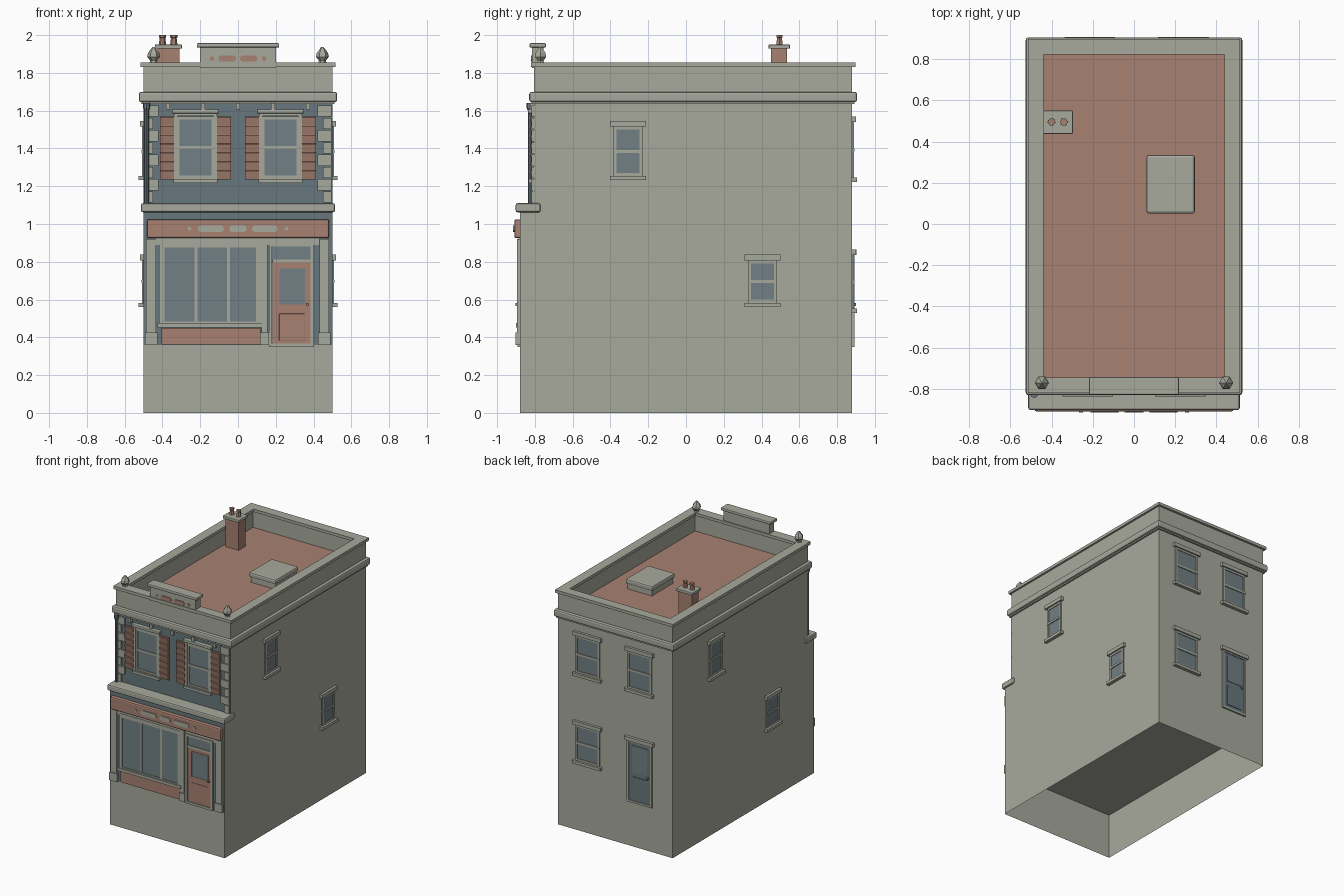
import bpy, bmesh, math
from mathutils import Matrix, Vector

default_cube = bpy.data.objects.get("Cube")
if default_cube:
    bpy.data.objects.remove(default_cube, do_unlink=True)


def make_material(name, red, green, blue):
    material = bpy.data.materials.new(name)
    material.use_nodes = True
    material.diffuse_color = (red, green, blue, 1)
    material.node_tree.nodes["Principled BSDF"].inputs["Base Color"].default_value = (red, green, blue, 1)
    return material


stone = make_material("pale stone", .39, .40, .34)
brick = make_material("terracotta paint", .39, .22, .165)
slate = make_material("slate blue wall", .135, .185, .205)
glass = make_material("window glass", .165, .215, .23)


def finish(name, bm, material, bevel=0):
    bmesh.ops.recalc_face_normals(bm, faces=bm.faces)
    mesh = bpy.data.meshes.new(name)
    bm.to_mesh(mesh)
    bm.free()
    mesh.materials.append(material)
    part = bpy.data.objects.new(name, mesh)
    bpy.context.collection.objects.link(part)
    if bevel:
        modifier = part.modifiers.new("soft edge", "BEVEL")
        modifier.width = bevel
        modifier.segments = 2
    return part


def box(name, xs, ys, zs, material, bevel=0, matrix=Matrix()):
    bm = bmesh.new()
    bmesh.ops.create_cube(bm, size=1)
    for vert in bm.verts:
        corner = [pair[0] if c < 0 else pair[1] for c, pair in zip(vert.co, (xs, ys, zs))]
        vert.co = matrix @ Vector(corner)
    return finish(name, bm, material, bevel)


def plate(wall, name, us, depth, zs, material, bevel=0):
    """Box standing off a wall; us runs along the wall."""
    return box(name, us, (-depth, .01), zs, material, bevel, wall)


def wall_frame(x, y, turn):
    return Matrix.Translation((x, y, 0)) @ Matrix.Rotation(math.radians(turn), 4, "Z")


def around(centre, half):
    return (centre - half, centre + half)


def lathe(name, x, y, profile, material, sides=6):
    bm = bmesh.new()
    rings = []
    for radius, z in profile:
        angles = [math.tau * i / sides for i in range(sides)]
        rings.append([bm.verts.new((x + radius * math.cos(a), y + radius * math.sin(a), z)) for a in angles])
    for low, high in zip(rings, rings[1:]):
        for i in range(sides):
            j = (i + 1) % sides
            bm.faces.new((low[i], low[j], high[j], high[i]))
    bm.faces.new(rings[0])
    bm.faces.new(rings[-1])
    return finish(name, bm, material)


def lozenge(name, x, z, half, radius, y, material):
    """Round-ended plate facing the front."""
    bm = bmesh.new()
    outline = []
    for i in range(16):
        angle = math.tau * (i + .5) / 16
        shift = math.copysign(half, math.cos(angle))
        outline.append(bm.verts.new((x + shift + radius * math.cos(angle), y, z + radius * math.sin(angle))))
    face = bm.faces.new(outline)
    moved = bmesh.ops.extrude_face_region(bm, geom=[face])["geom"]
    bmesh.ops.translate(bm, vec=(0, .009, 0), verts=[v for v in moved if isinstance(v, bmesh.types.BMVert)])
    finish(name, bm, material)


def surround(wall, name, us, zs, width, depth, material):
    """Four-sided frame inside the given rectangle."""
    for side, edge in (("left", (us[0], us[0] + width)), ("right", (us[1] - width, us[1]))):
        plate(wall, f"{name}_{side}", edge, depth, zs, material)
    for side, edge in (("bottom", (zs[0], zs[0] + width)), ("top", (zs[1] - width, zs[1]))):
        plate(wall, f"{name}_{side}", us, depth, edge, material)


def sash_window(wall, name, u, half, low, high):
    us = around(u, half)
    plate(wall, name + "_glass", us, .004, (low, high), glass)
    surround(wall, name + "_frame", us, (low, high), .016, .009, stone)
    plate(wall, name + "_rail", us, .011, around((low + high) / 2, .008), stone)


def plain_window(wall, name, u, half, low, high):
    sash_window(wall, name, u, half, low, high)
    plate(wall, name + "_lintel", around(u, half + .018), .02, (high, high + .03), stone)
    plate(wall, name + "_sill", around(u, half + .018), .026, (low - .023, low), stone)


# Walls: hollow base, main block, projecting shop
base = box("base", (-.5, .5), (-.88, .88), (0, .36), stone)
bm = bmesh.new()
bm.from_mesh(base.data)
bmesh.ops.delete(bm, geom=[f for f in bm.faces if f.calc_center_median().z < .01], context="FACES")
bm.to_mesh(base.data)
bm.free()
for name, ys, zs in (("main_walls", (-.805, .88), (.36, 1.69)), ("shop_walls", (-.88, -.8), (.36, 1.07))):
    walls = box(name, (-.5, .5), ys, zs, stone)
    walls.data.materials.append(slate)
    for face in walls.data.polygons:
        face.material_index = 1 if face.normal.y < -.9 else 0

# Cornice, parapet, coping, roof
box("cornice_lower", (-.512, .512), (-.818, .892), (1.635, 1.66), stone)
box("cornice", (-.525, .525), (-.83, .905), (1.645, 1.70), stone, .012)


def ring(name, half, front, back, width, zs):
    for sign in (-1, 1):
        box(name + "_side", sorted((sign * half, sign * (half - width))), (front, back), zs, stone)
    box(name + "_front", (width - half, half - width), (front, front + width), zs, stone)
    box(name + "_back", (width - half, half - width), (back - width, back), zs, stone)


ring("parapet", .5, -.805, .88, .05, (1.69, 1.835))
ring("coping", .515, -.82, .898, .076, (1.832, 1.855))
box("roof", (-.45, .45), (-.755, .83), (1.68, 1.705), brick)
box("hatch_base", (.07, .285), (.06, .325), (1.70, 1.76), stone)
box("hatch_lid", (.06, .295), (.05, .335), (1.745, 1.785), stone, .012)

# Chimney
box("chimney", (-.425, -.31), (.45, .535), (1.70, 1.94), brick)
box("chimney_cap", (-.44, -.297), (.437, .55), (1.928, 1.95), stone, .004)
for x in (-.4, -.34):
    lathe("chimney_pot", x, .495, ((.02, 1.945), (.015, 1.985), (.019, 1.988), (.019, 2)), brick)

# Parapet crest and finials
box("crest", (-.2, .2), (-.815, -.755), (1.825, 1.94), stone)
box("crest_cap", (-.218, .218), (-.828, -.742), (1.934, 1.957), stone, .006)
for sign in (-1, 1):
    lozenge("crest_bar", sign * .057, 1.876, .03, .016, -.82, brick)
    lozenge("crest_dot", sign * .138, 1.876, 0, .012, -.82, brick)
    lathe("finial", sign * .447, -.77,
          ((.022, 1.85), (.018, 1.865), (.034, 1.885), (.03, 1.905), (.012, 1.93), (.004, 1.938)), stone)

# Upper front: brackets, quoins, shuttered windows
upper = wall_frame(0, -.805, 0)
for i in range(-2, 3):
    plate(upper, "eaves_bracket", around(i * .185, .011), .022, (1.605, 1.64), stone)
step = .065
for sign in (-1, 1):
    for i in range(8):
        inner = .42 if i % 2 else .45
        z = 1.11 + i * step
        plate(upper, "quoin", sorted((sign * inner, sign * .494)), .012, (z + .003, z + step - .003), stone)
    u = sign * .225
    sash_window(upper, "front_window", u, .1, 1.24, 1.57)
    surround(upper, "front_window_trim", around(u, .114), (1.225, 1.59), .018, .016, stone)
    plate(upper, "front_window_hood", around(u, .122), .032, (1.585, 1.607), stone, .005)
    plate(upper, "front_window_sill", around(u, .117), .028, (1.218, 1.238), stone)
    for side in (-1, 1):
        shutter = around(u + side * .152, .037)
        plate(upper, "shutter", shutter, .01, (1.235, 1.57), brick)
        for i in range(7):
            tilt = upper @ Matrix.Translation((0, -.012, 1.26 + i * .0475)) @ Matrix.Rotation(.2, 4, "X")
            box("shutter_slat", shutter, (-.005, .004), (-.022, .022), brick, 0, tilt)
lathe("downpipe", -.484, -.825, ((.012, 1.11), (.012, 1.6), (.019, 1.615), (.019, 1.64)), slate, 8)

# Ledge and shop sign
box("ledge", (-.513, .513), (-.902, -.77), (1.062, 1.11), stone, .01)
box("sign_board", (-.483, .483), (-.909, -.87), (.925, 1.025), brick, .01)
lozenge("sign_bar", 0, .975, .028, .018, -.915, stone)
for sign in (-1, 1):
    lozenge("sign_bar", sign * .143, .975, .05, .018, -.915, stone)
    lozenge("sign_dot", sign * .257, .975, 0, .01, -.915, stone)

# Shop front: pilasters
shop = wall_frame(0, -.88, 0)
for u, half in ((-.46, .026), (.14, .016), (.457, .026)):
    plate(shop, "pilaster", around(u, half), .014, (.36, .92), stone)
    plate(shop, "pilaster_foot", around(u, half + .007), .022, (.36, .425), stone)
plate(shop, "shop_frieze", (-.434, .43), .007, (.89, .925), stone)

# Shop window
plate(shop, "shop_glass", (-.41, .12), .004, (.47, .89), glass)
surround(shop, "shop_window_frame", (-.418, .125), (.455, .905), .03, .01, stone)
for u in (-.222, -.05):
    plate(shop, "shop_mullion", around(u, .007), .009, (.47, .89), stone)
plate(shop, "shop_sill", (-.425, .128), .02, (.453, .475), stone)
plate(shop, "stall_riser", (-.405, .118), .008, (.362, .45), brick)

# Shop door
door = (.182, .39)
surround(shop, "door_frame", (.163, .402), (.35, .9), .018, .012, stone)
plate(shop, "transom_glass", door, .005, (.81, .885), glass)
plate(shop, "transom_bar", door, .011, (.795, .813), stone)
plate(shop, "front_door", door, .006, (.362, .798), brick)
plate(shop, "front_door_glass", (.218, .356), .008, (.575, .765), glass)
surround(shop, "front_door_bead", (.212, .362), (.568, .772), .007, .01, brick)
plate(shop, "front_door_panel", (.218, .356), .01, (.38, .525), brick, .003)
plate(shop, "front_door_knob", around(.367, .007), .022, around(.575, .008), brick)

# Side walls
left_wall, right_wall = wall_frame(.5, 0, 90), wall_frame(-.5, 0, -90)
for wall, high_u, low_u in ((left_wall, -.307, .405), (right_wall, -.35, .36)):
    plain_window(wall, "side_upper_window", high_u, .077, 1.255, 1.515)
    plain_window(wall, "side_lower_window", low_u, .077, .583, .808)

# Back wall
back = wall_frame(0, .88, 180)
for u in (-.24, .215):
    plain_window(back, "back_upper_window", u, .105, 1.245, 1.54)
plain_window(back, "back_lower_window", -.24, .105, .553, .835)
plate(back, "back_door", around(.215, .095), .005, (.362, .835), slate)
plate(back, "back_door_glass", around(.215, .065), .008, (.59, .8), glass)
plate(back, "back_door_panel", around(.215, .065), .009, (.39, .555), slate)
surround(back, "back_door_frame", around(.215, .11), (.35, .84), .016, .012, stone)
plate(back, "back_door_lintel", around(.215, .125), .022, (.835, .865), stone)
plate(back, "back_door_knob", around(.288, .007), .02, around(.575, .008), brick)
